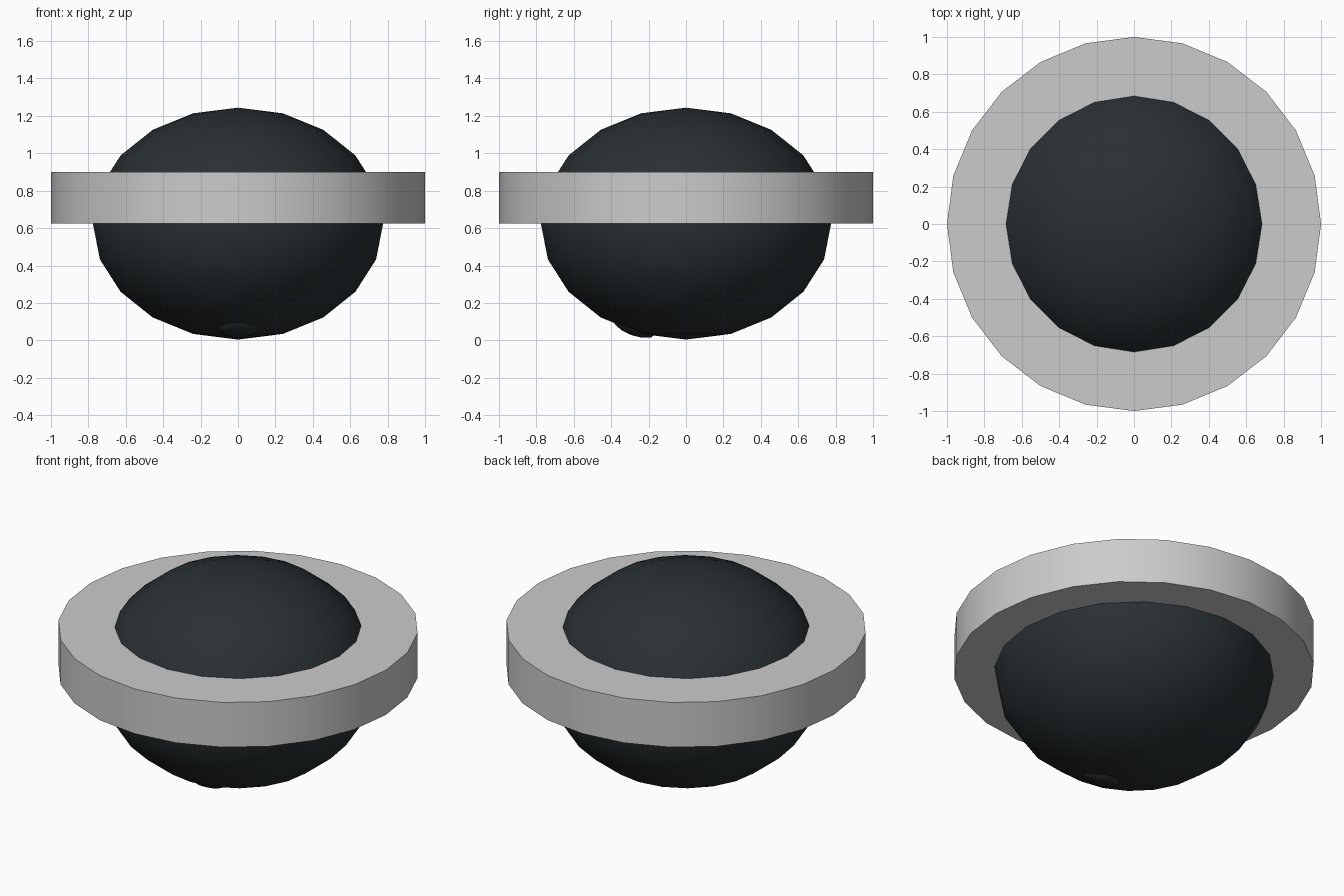
import bpy
from math import radians

if "Cube" in bpy.data.objects:
    bpy.data.objects.remove(bpy.data.objects["Cube"])

dark = bpy.data.materials.new("dark_shell")
dark.diffuse_color = (0.022, 0.029, 0.033, 1)
dark.use_nodes = True
dark.node_tree.nodes["Principled BSDF"].inputs["Base Color"].default_value = dark.diffuse_color


def finish(name, material=None):
    ob = bpy.context.object
    ob.name = name
    bpy.ops.object.transform_apply(location=False, rotation=True, scale=True)
    bpy.ops.object.shade_smooth_by_angle(angle=radians(40))
    if material:
        ob.data.materials.append(material)
    return ob


# flattened round body
bpy.ops.mesh.primitive_uv_sphere_add(segments=20, ring_count=10, radius=1,
                                     location=(0, 0, 0.624))
bpy.context.object.scale = (0.776, 0.776, 0.62)
finish("body", dark)

# wide band around the body
bpy.ops.mesh.primitive_cylinder_add(vertices=24, radius=1, depth=0.274,
                                    location=(0, 0, 0.763),
                                    rotation=(0, 0, 0))
finish("band")

# small flattened bump low on the front, lying along the surface
bpy.ops.mesh.primitive_uv_sphere_add(segments=12, ring_count=6, radius=1,
                                     location=(0, -0.275, 0.075),
                                     rotation=(radians(-20), 0, 0))
bpy.context.object.scale = (0.12, 0.12, 0.05)
finish("front_bump", dark)
